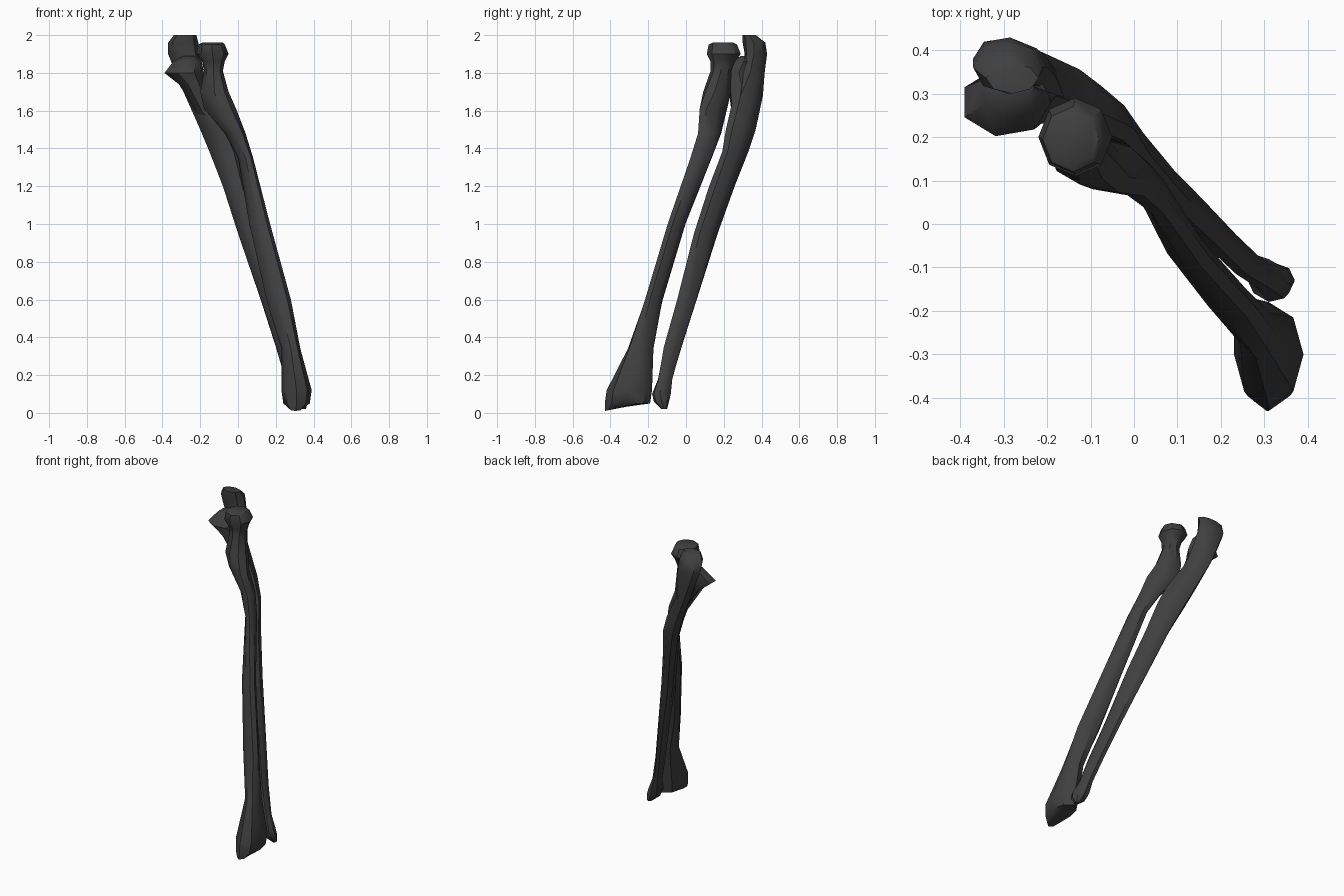
import bpy, bmesh, math

# Remove only the default cube
cube = bpy.data.objects.get("Cube")
if cube:
    bpy.data.objects.remove(cube, do_unlink=True)

# Single dark grey bone colour
bone = bpy.data.materials.new("dark_grey_bone")
bone.use_nodes = True
colour = (0.05, 0.05, 0.05, 1.0)
bone.diffuse_color = colour
shader = next(n for n in bone.node_tree.nodes if n.type == 'BSDF_PRINCIPLED')
shader.inputs["Base Color"].default_value = colour
shader.inputs["Roughness"].default_value = 0.8


def loft(name, rings, sides=8):
    """Skin horizontal rings given as (z, x_min, x_max, y_min, y_max, skew).

    The skew angle in degrees leans each oval along the x/y diagonal.
    """
    bm = bmesh.new()
    loops = []
    for z, x_min, x_max, y_min, y_max, skew in rings:
        centre_x, half_x = (x_min + x_max) / 2, (x_max - x_min) / 2
        centre_y, half_y = (y_min + y_max) / 2, (y_max - y_min) / 2
        loop = []
        for i in range(sides):
            angle = math.tau * i / sides
            loop.append(bm.verts.new((
                centre_x + half_x * math.cos(angle),
                centre_y + half_y * math.sin(angle + math.radians(skew)),
                z)))
        loops.append(loop)
    for upper, lower in zip(loops, loops[1:]):
        for i in range(sides):
            j = (i + 1) % sides
            bm.faces.new((upper[i], upper[j], lower[j], lower[i]))
    bm.faces.new(loops[0])
    bm.faces.new(loops[-1])
    bmesh.ops.recalc_face_normals(bm, faces=bm.faces[:])

    mesh = bpy.data.meshes.new(name)
    bm.to_mesh(mesh)
    bm.free()
    mesh.materials.append(bone)
    part = bpy.data.objects.new(name, mesh)
    bpy.context.scene.collection.objects.link(part)
    bpy.ops.object.select_all(action='DESELECT')
    part.select_set(True)
    bpy.context.view_layer.objects.active = part
    bpy.ops.object.shade_smooth_by_angle(angle=math.radians(40))
    return part


# Front bone: disc head, narrow neck, curved shaft, flared wrist end
radius_bone = loft("radius_bone", [
    (1.96, -.19, -.08, .14, .25, 0),
    (1.95, -.21, -.07, .12, .27, 0),
    (1.90, -.22, -.05, .11, .29, 0),
    (1.86, -.19, -.07, .13, .26, 0),
    (1.81, -.18, -.08, .13, .24, 0),
    (1.70, -.20, -.05, .09, .24, -10),
    (1.61, -.18, -.01, .07, .22, -30),
    (1.48, -.07, .04, .06, .19, -25),
    (1.35, 0, .08, .02, .14, -25),
    (1.00, .06, .17, -.10, 0, -25),
    (.60, .15, .28, -.22, -.12, -25),
    (.34, .23, .33, -.31, -.17, -15),
    (.12, .23, .39, -.42, -.18, 0),
    (.05, .24, .38, -.43, -.19, 0),
    (.01, .27, .34, -.43, -.30, 0),
])

# Slope the wrist end upwards towards the back
for v in radius_bone.data.vertices:
    if v.co.z < .03:
        v.co.z += .2 * (v.co.y + .43)

# Rear bone: hooked elbow end and a long tapering shaft
loft("ulna_bone", [
    (2.00, -.34, -.22, .30, .37, 0),
    (1.96, -.37, -.21, .30, .42, 0),
    (1.90, -.37, -.20, .31, .43, -10),
    (1.80, -.33, -.18, .30, .42, -20),
    (1.68, -.28, -.16, .25, .41, -30),
    (1.50, -.20, -.05, .21, .37, -35),
    (1.38, -.15, 0, .19, .33, -35),
    (1.20, -.08, .04, .12, .26, -30),
    (.95, 0, .11, .04, .17, -30),
    (.60, .12, .20, -.05, .06, -25),
    (.35, .20, .27, -.12, -.02, -25),
    (.18, .25, .32, -.15, -.07, -20),
    (.10, .26, .36, -.18, -.08, -10),
    (.06, .28, .37, -.17, -.09, 0),
    (.02, .33, .36, -.13, -.10, 0),
])

# Forward lip below the elbow notch, blended into the rear shaft
loft("ulna_front_lip", [
    (1.89, -.29, -.23, .29, .34, 0),
    (1.86, -.35, -.20, .24, .37, 0),
    (1.80, -.40, -.19, .20, .36, 0),
    (1.74, -.32, -.18, .22, .37, 0),
    (1.58, -.22, -.12, .24, .35, -20),
], sides=7)
